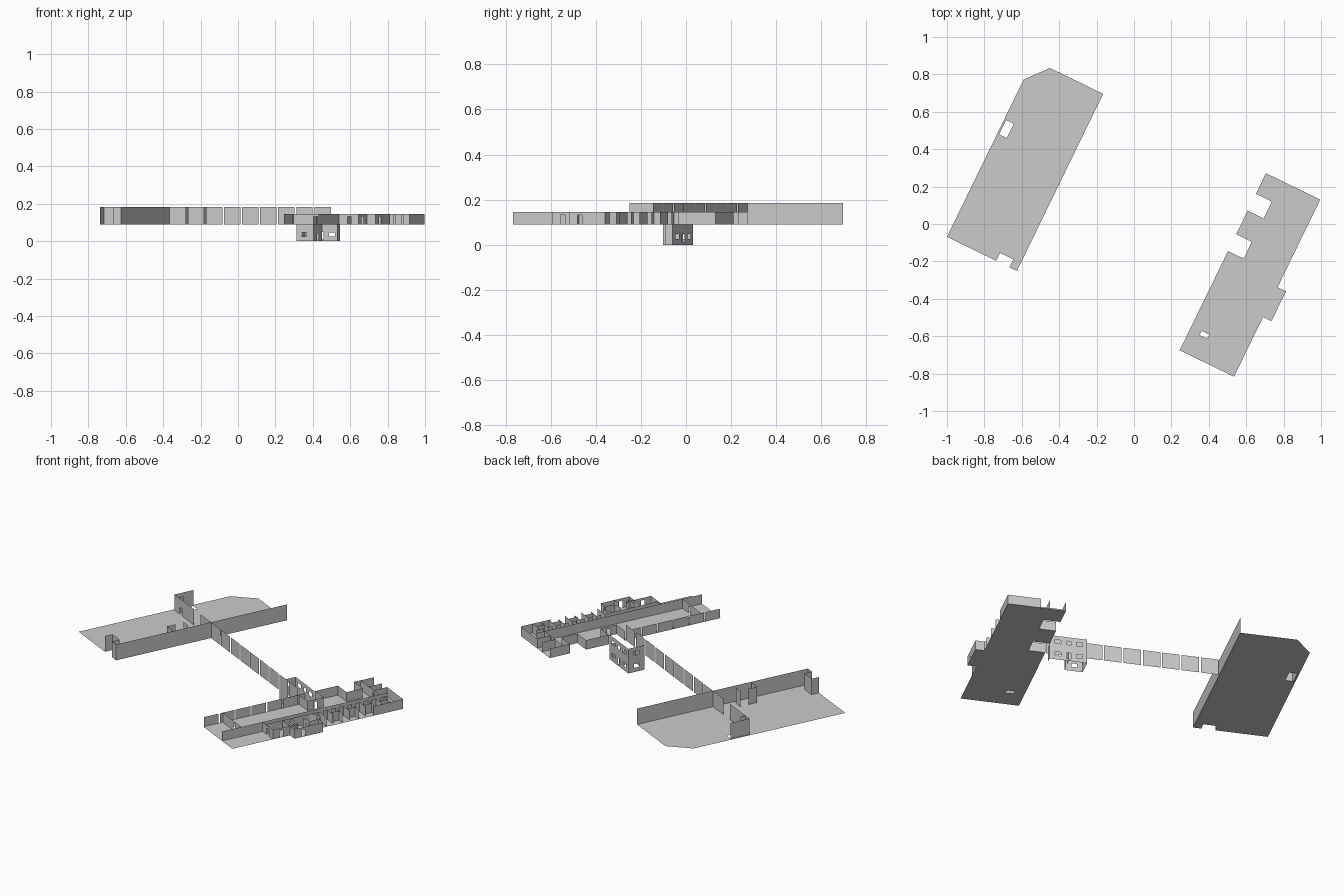
import bpy, bmesh
from mathutils import Vector, Matrix

if "Cube" in bpy.data.objects:
    bpy.data.objects.remove(bpy.data.objects["Cube"])

# Plan frame: p runs across the building, q along the two wings (plan turned 26 degrees)
P, Q, O = Vector((.899, -.438, 0)), Vector((.438, .899, 0)), Vector((-.626, -.251, 0))
FLOOR, LOW, HIGH = .09, .146, .184
E = .968                      # west edge of the east wing
W = .323                      # width of the east wing
L = 1.053                     # wing length


def pt(p, q, z):
    return O + P * p + Q * q + Vector((0, 0, z))


def panel(bm, corner, u, v, w, h, holes=()):
    """Flat rectangle with rectangular openings (a0, a1, b0, b1)."""
    us = sorted({0, w, *[min(max(k, 0), w) for o in holes for k in o[:2]]})
    vs = sorted({0, h, *[min(max(k, 0), h) for o in holes for k in o[2:]]})
    for a0, a1 in zip(us, us[1:]):
        for b0, b1 in zip(vs, vs[1:]):
            a, b = (a0 + a1) / 2, (b0 + b1) / 2
            if any(o[0] < a < o[1] and o[2] < b < o[3] for o in holes):
                continue
            bm.faces.new([bm.verts.new(corner + u * s + v * t)
                          for s, t in ((a0, b0), (a1, b0), (a1, b1), (a0, b1))])


def finish(bm, name):
    bmesh.ops.remove_doubles(bm, verts=bm.verts, dist=1e-5)
    me = bpy.data.meshes.new(name)
    bm.to_mesh(me)
    bm.free()
    bpy.context.collection.objects.link(bpy.data.objects.new(name, me))


def walls(name, runs, z0=FLOOR, z1=LOW):
    """Each run: (p0, q0, p1, q1[, openings])."""
    bm = bmesh.new()
    for r in runs:
        a, b = pt(r[0], r[1], z0), pt(r[2], r[3], z0)
        panel(bm, a, (b - a).normalized(), Vector((0, 0, 1)), (b - a).length, z1 - z0,
              r[4] if len(r) > 4 else ())
    finish(bm, name)


def door(s, w=.022, h=.042):
    return (s, s + w, -1, h)


# West wing floor with entrance notch, stair hole and chamfered corner
bm = bmesh.new()
panel(bm, pt(-.416, 0, FLOOR), P, Q, .416, .935,
      [(.292, .371, -1, .047), (.011, .056, .615, .70)])
bm.faces.new([bm.verts.new(pt(p, q, FLOOR)) for p, q in
              ((-.416, .935), (0, .935), (0, L), (-.317, L))])
finish(bm, "west_wing_floor")

# East wing floor with stair wells, plus the projecting bay
bm = bmesh.new()
panel(bm, pt(E, 0, FLOOR), P, Q, W, L,
      [(-1, .093, .59, .69), (-1, .095, .83, .93), (.06, .105, .12, .145)])
panel(bm, pt(E + W, .355, FLOOR), P, Q, .05, .177)
finish(bm, "east_wing_floor")

# West wing walls
walls("west_wing_long_wall", [(0, 0, 0, .585), (0, .585, 0, L)], z1=HIGH)
walls("west_entrance_walls", [(-.124, 0, -.124, .047), (-.124, .047, -.045, .047),
                              (-.045, .047, -.045, 0, [door(.012)]),
                              (-.045, 0, 0, 0)], z1=HIGH)
walls("west_stair_walls", [(-.405, .585, -.405, .70), (-.405, .585, -.19, .585, [door(.06)]),
                           (-.36, .585, -.36, .615), (-.12, .585, 0, .585)], z1=HIGH)
walls("west_closet_walls", [(-.074, .457, -.025, .457), (-.07, .353, -.012, .353),
                            (-.07, .353, -.07, .405)], z1=HIGH)

# Link wall: nine equal panels separated by narrow joints
step = E / 9
walls("link_wall", [(i * step + .005, .585, (i + 1) * step - .005, .585) for i in range(9)],
      z1=HIGH)

# Two-storey stair block beside the link
win = [(s, s + .034, z, z + .022) for s in (.025, .145) for z in (.025, .1)]
win += [(.09, .112, .012, .05), (.09, .112, .1, .122)]
walls("stair_block_front", [(.76, .685, E, .685, win)], 0, LOW)
walls("stair_block_end", [(.76, .585, .76, .685, [(.035, .065, .025, .047),
                                                  (.035, .065, .1, .122)])], 0, LOW)
walls("stair_block_lower_walls", [(.76, .585, .861, .585, [(.03, .06, .025, .047)]),
                                  (.861, .585, .861, .685, [door(.04)]),
                                  (E, .65, E, .685)], 0, FLOOR)
walls("stair_well_walls", [(E, .69, E + .093, .69), (E + .093, .69, E + .093, .59, [door(.04)]),
                           (E + .093, .59, E, .59)])

# East wing west facade: jointed panels
facade = [(E, i * .098 + .004, E, (i + 1) * .098 - .004) for i in range(6)]
facade += [(E, .69, E, .83), (E, .93, E, L)]
walls("east_wing_facade", facade)

# East wing corridor walls and cross walls
c1, c2, e = E + .208, E + .242, E + W
walls("corridor_inner_wall", [(c1, 0, c1, 1.02)])
walls("corridor_outer_wall", [(c2, .25, c2, 1.0, [door(k * .05 + .33, .024, 1) for k in range(8)])])
walls("hall_cross_walls", [(E, .12, c1, .12, [door(.12)]), (E, .97, c1, .97, [door(.13)]),
                           (E + .095, .83, E + .095, .93), (E, .83, E + .095, .83),
                           (E, .93, E + .095, .93), (E + .09, .97, E + .09, L),
                           (E + .145, .97, E + .145, L), (E + .14, L, e, L)])

# Row of small rooms along the east edge
rooms = [(c2, .58 + k * .05, e - .015 * (k % 2), .58 + k * .05) for k in range(9)]
rooms += [(c2 + .04, .63 + k * .1, c2 + .04, .68 + k * .1) for k in range(4)]
rooms += [(e, .87, e, L)]
walls("small_room_walls", rooms)

# Room with cut corners
cut = [(c2, .475), (c2, .52), (c2 + .02, .555), (e - .02, .555), (e, .53), (e, .475), (c2 + .03, .465)]
walls("cut_corner_room", [a + b for a, b in zip(cut, cut[1:])])

# Projecting bay and the rooms beside it
b = e + .05
walls("bay_walls", [(e, .532, b, .532), (b, .532, b, .45), (e, .45, b, .45),
                    (b, .45, b, .355, [door(.03)]), (b, .355, e, .355), (e, .355, e, .40),
                    (c2, .405, e, .405, [door(.03)]), (c2, .355, e, .355),
                    (c2 + .03, .38, e + .02, .38), (c1, .25, e, .25, [door(.05)]),
                    (e, .25, e, .355, [door(.04)])])
